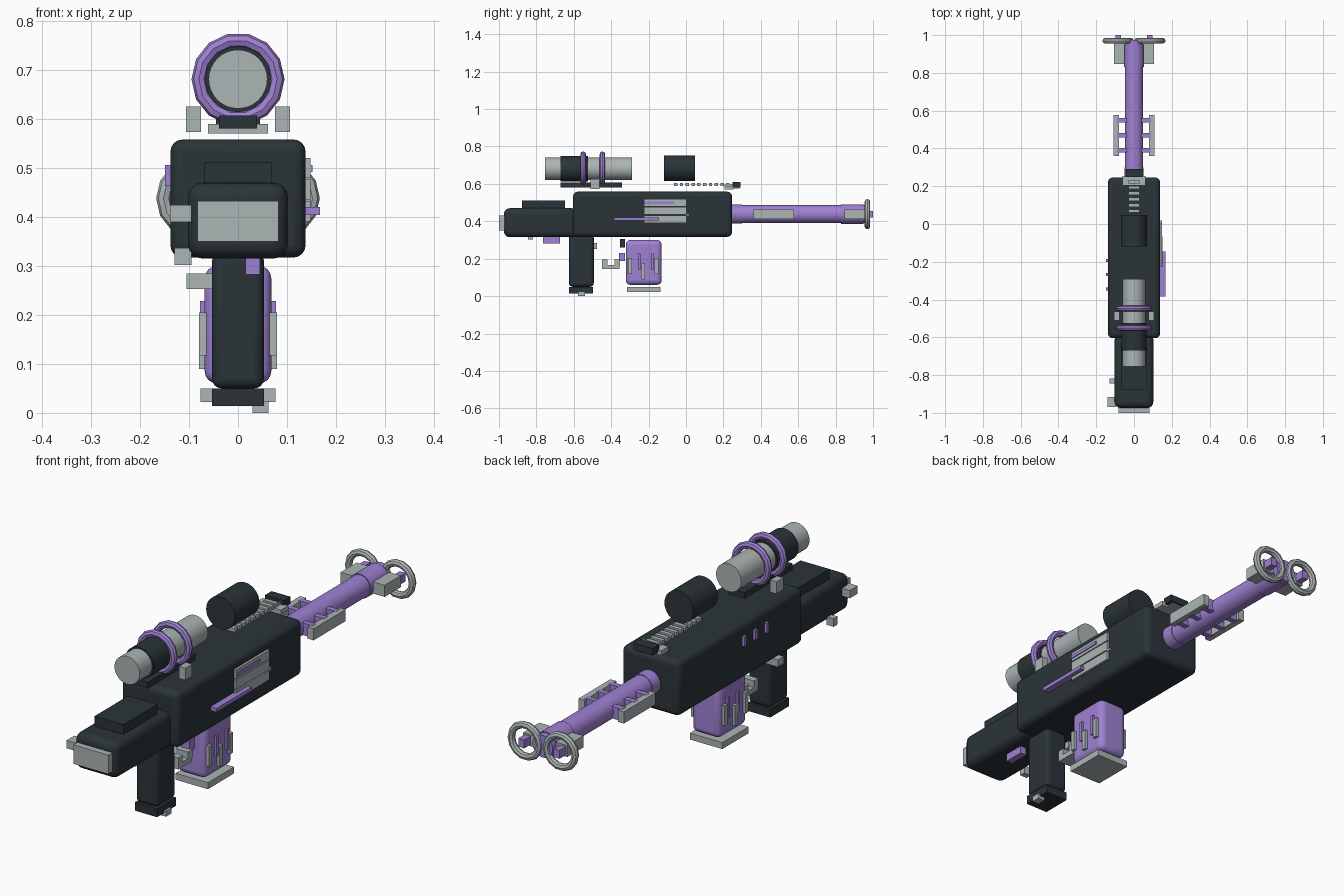
import bpy
import math

cube = bpy.data.objects.get("Cube")
if cube:
    bpy.data.objects.remove(cube, do_unlink=True)


def material(name, rgb):
    mat = bpy.data.materials.new(name)
    mat.use_nodes = True
    mat.diffuse_color = (*rgb, 1)
    bsdf = next(n for n in mat.node_tree.nodes if n.type == 'BSDF_PRINCIPLED')
    bsdf.inputs["Base Color"].default_value = (*rgb, 1)
    return mat


DARK = material("dark slate", (0.023, 0.034, 0.040))
PURPLE = material("lavender purple", (0.35, 0.22, 0.65))
GREY = material("light grey", (0.41, 0.46, 0.46))


def finish(name, mat, smooth=False):
    obj = bpy.context.object
    obj.name = obj.data.name = name
    obj.data.materials.append(mat)
    if smooth:
        bpy.ops.object.shade_smooth_by_angle(angle=math.radians(40))
    return obj


def box(name, mat, x, y, z, bevel=0):
    """Box from (low, high) ranges, optionally with rounded edges."""
    spans = (x, y, z)
    bpy.ops.mesh.primitive_cube_add(size=1, location=[(a + b) / 2 for a, b in spans])
    obj = bpy.context.object
    for v in obj.data.vertices:
        v.co = [c * (b - a) for c, (a, b) in zip(v.co, spans)]
    if bevel:
        mod = obj.modifiers.new("rounding", 'BEVEL')
        mod.width, mod.segments = bevel, 4
    return finish(name, mat, bool(bevel))


def pair(name, mat, x, y, z):
    """Matching boxes on the left (+x) and right (-x) sides."""
    box("left_" + name, mat, x, y, z)
    box("right_" + name, mat, (-x[1], -x[0]), y, z)


def tube(name, mat, r, y, z):
    """Closed cylinder along y."""
    bpy.ops.mesh.primitive_cylinder_add(
        vertices=32, radius=r, depth=y[1] - y[0],
        location=(0, sum(y) / 2, z), rotation=(math.pi / 2, 0, 0))
    return finish(name, mat, True)


def ring(name, mat, x, y, z, major, minor):
    """Torus facing along y."""
    bpy.ops.mesh.primitive_torus_add(
        major_segments=14, minor_segments=8, major_radius=major, minor_radius=minor,
        location=(x, y, z), rotation=(math.pi / 2, 0, 0))
    return finish(name, mat, True)


def mid(c, half):
    return (c - half, c + half)


# Receiver and stock
box("receiver", DARK, mid(0, 0.138), (-0.604, 0.246), (0.317, 0.558), 0.025)
box("stock", DARK, mid(0, 0.102), (-0.973, -0.58), (0.315, 0.47), 0.03)
box("butt_pad", GREY, mid(0, 0.083), (-1.0, -0.965), (0.35, 0.432))
box("cheek_rest", DARK, mid(0, 0.069), (-0.877, -0.647), (0.46, 0.512))
box("sling_mount", GREY, (-0.139, -0.095), (-0.968, -0.915), (0.39, 0.424))
box("lower_sling_mount", GREY, (-0.13, -0.095), (-0.845, -0.818), (0.302, 0.337))
box("stock_latch", PURPLE, (0.015, 0.045), (-0.765, -0.675), (0.282, 0.325))

# Grip
box("grip", DARK, mid(0, 0.053), (-0.626, -0.493), (0.05, 0.33), 0.02)
box("grip_cap", DARK, mid(0, 0.053), (-0.626, -0.497), (0.014, 0.05))
box("grip_loop", GREY, (0.03, 0.062), (-0.578, -0.54), (0, 0.024))
box("grip_button", GREY, (-0.105, -0.045), (-0.515, -0.475), (0.253, 0.284))

# Trigger group
for i, y in enumerate((-0.434, -0.368)):
    box(f"trigger_guard_post_{i}", GREY, mid(0, 0.03), mid(y, 0.015), (0.16, 0.195))
box("trigger_guard_bar", GREY, mid(0, 0.03), (-0.448, -0.355), (0.145, 0.167))
box("trigger", PURPLE, mid(0, 0.02), (-0.358, -0.325), (0.187, 0.23))
box("magazine_catch", DARK, mid(0, 0.03), (-0.353, -0.325), (0.26, 0.305))

# Magazine with raised ribs
box("magazine", PURPLE, mid(0, 0.068), (-0.322, -0.13), (0.06, 0.3), 0.025)
box("magazine_base", GREY, mid(0, 0.077), (-0.315, -0.137), (0.022, 0.05))
for i, y in enumerate((-0.3, -0.229, -0.158)):
    low = 0.09 if i == 1 else 0.117
    pair(f"magazine_rib_{i}", GREY, (0.06, 0.08), mid(y, 0.01), (low, low + 0.088))
for i, y in enumerate((-0.25, -0.18)):
    pair(f"magazine_ridge_{i}", PURPLE, (0.06, 0.078), mid(y, 0.007), (0.14, 0.228))

# Barrel, side rails and muzzle
BORE = 0.438
tube("barrel", PURPLE, 0.048, (0.23, 0.975), BORE)
tube("barrel_collar", PURPLE, 0.051, (0.23, 0.3), BORE)
tube("muzzle", PURPLE, 0.052, (0.83, 0.95), BORE)
pair("barrel_rail", GREY, (0.08, 0.108), (0.36, 0.577), mid(BORE, 0.025))
for i, y in enumerate((0.39, 0.47, 0.55)):
    pair(f"rail_bracket_{i}", PURPLE, (0.035, 0.09), mid(y, 0.012), mid(BORE, 0.026))
pair("muzzle_block", GREY, (0.05, 0.105), (0.847, 0.957), mid(BORE, 0.025))
pair("muzzle_stud", PURPLE, (0.07, 0.098), (0.95, 1.0), mid(BORE, 0.018))
for side, sx in (("left", 1), ("right", -1)):
    ring(side + "_muzzle_ring", GREY, sx * 0.084, 0.97, BORE, 0.068, 0.015)

# Scope
SCOPE = 0.681
tube("scope_tube", GREY, 0.06, (-0.754, -0.29), SCOPE)
tube("scope_sleeve", DARK, 0.067, (-0.67, -0.525), SCOPE)
for i, y in enumerate((-0.55, -0.447)):
    ring(f"scope_ring_{i}", PURPLE, 0, y, SCOPE, 0.08, 0.015)
box("scope_base", DARK, mid(0, 0.039), (-0.67, -0.343), (0.58, 0.607))
pair("scope_turret", GREY, (0.076, 0.106), (-0.51, -0.463), (0.573, 0.625))

# Upper canister, rail teeth and front sight
tube("canister", DARK, 0.069, (-0.118, 0.048), 0.684)
for i in range(10):
    box(f"rail_tooth_{i}", GREY, mid(0, 0.03), mid(-0.055 + i * 0.031, 0.009), (0.588, 0.605))
box("front_sight_plate", GREY, mid(0, 0.061), (0.205, 0.255), (0.57, 0.59))
box("front_sight_tab", GREY, mid(0, 0.03), (0.205, 0.285), (0.575, 0.597))
box("front_sight", DARK, mid(0, 0.045), (0.248, 0.292), (0.58, 0.61))

# Left side ejection panel and charging handle
for i, z in enumerate((0.411, 0.456, 0.5)):
    box(f"ejection_slat_{i}", GREY, (0.13, 0.148), (-0.225, 0.003), mid(z, 0.02))
box("ejection_stripe", PURPLE, (0.13, 0.152), (-0.225, -0.065), (0.492, 0.506))
box("ejection_pin", GREY, (0.13, 0.148), (0.0, 0.018), mid(0.434, 0.006))
box("charging_handle", PURPLE, (0.13, 0.167), (-0.385, -0.145), (0.404, 0.42))

# Right side vents
for i, y in enumerate((-0.345, -0.268, -0.192)):
    box(f"vent_{i}", PURPLE, (-0.149, -0.13), mid(y, 0.008), (0.463, 0.506))
